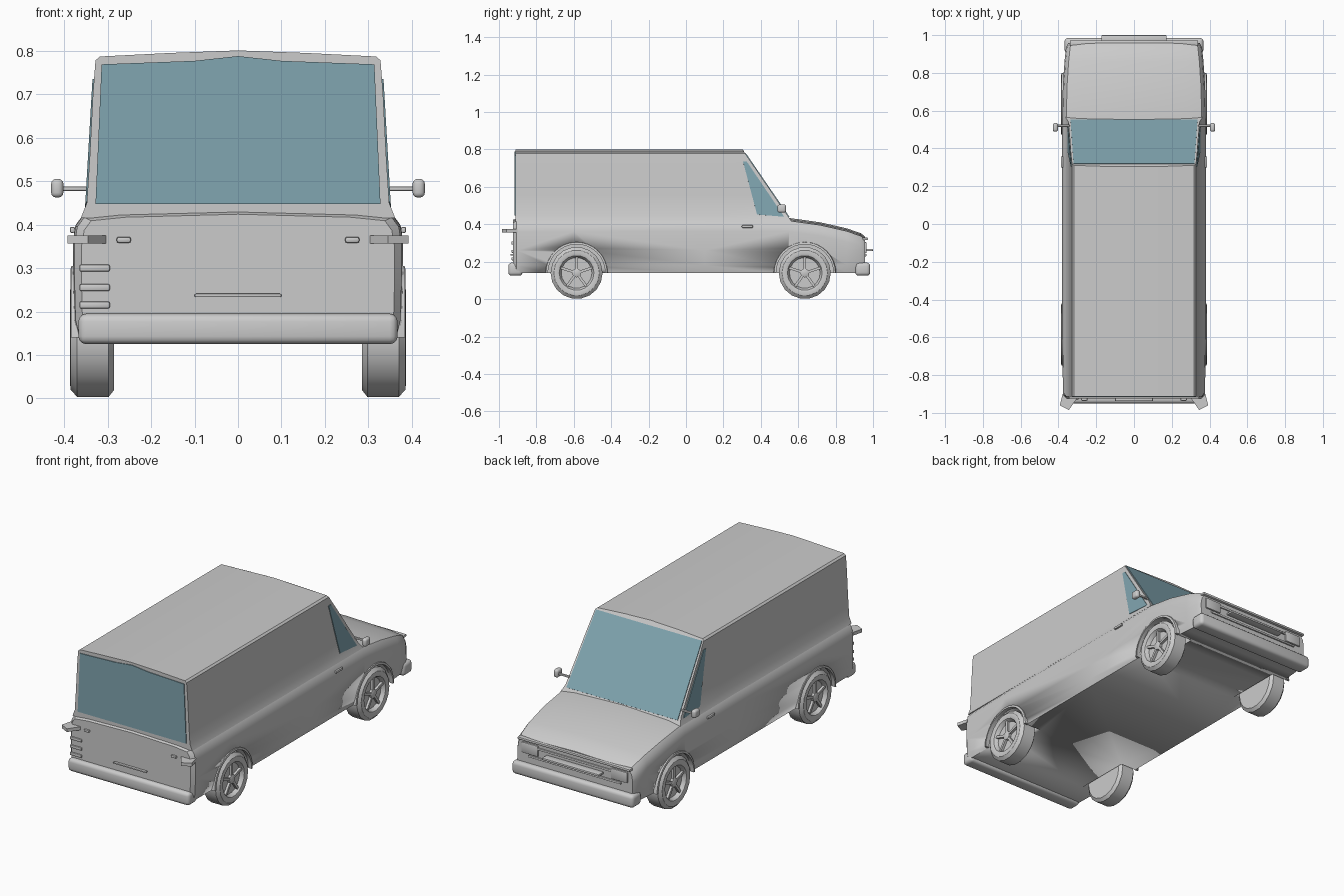
import bpy, bmesh, math
from mathutils import Matrix, Vector

if "Cube" in bpy.data.objects:
    bpy.data.objects.remove(bpy.data.objects["Cube"])

glass = bpy.data.materials.new("glass")
glass.diffuse_color = (0.22, 0.38, 0.44, 1)
glass.use_nodes = True
glass.node_tree.nodes["Principled BSDF"].inputs["Base Color"].default_value = glass.diffuse_color


def finish(name, bm, smooth=True, mat=None):
    bmesh.ops.recalc_face_normals(bm, faces=bm.faces)
    me = bpy.data.meshes.new(name)
    bm.to_mesh(me)
    bm.free()
    ob = bpy.data.objects.new(name, me)
    bpy.context.collection.objects.link(ob)
    if mat:
        me.materials.append(mat)
    bpy.context.view_layer.objects.active = ob
    bpy.ops.object.select_all(action='DESELECT')
    ob.select_set(True)
    if smooth:
        bpy.ops.object.shade_smooth_by_angle(angle=math.radians(35))
    return ob


def loft(name, rings, mat=None):
    bm = bmesh.new()
    vs = [[bm.verts.new(p) for p in r] for r in rings]
    n = len(vs[0])
    for a, b in zip(vs, vs[1:]):
        for i in range(n):
            bm.faces.new((a[i], a[(i + 1) % n], b[(i + 1) % n], b[i]))
    bm.faces.new(vs[0])
    bm.faces.new(vs[-1])
    return finish(name, bm, mat=mat)


def section(half, y):
    """Mirror a half profile of (x, z) points; y may be a number or f(z)."""
    f = y if callable(y) else (lambda z: y)
    pts = half + [(-x, z) for x, z in reversed(half) if x > 0]
    return [(x, f(z), z) for x, z in pts]


def box(name, c, size, bevel=0, segs=2, rot=0):
    bm = bmesh.new()
    bmesh.ops.create_cube(bm, size=1)
    bmesh.ops.scale(bm, vec=size, verts=bm.verts)
    if bevel:
        bmesh.ops.bevel(bm, geom=bm.edges[:], offset=bevel, segments=segs, affect='EDGES', profile=0.5)
    bmesh.ops.transform(bm, matrix=Matrix.Translation(c) @ Matrix.Rotation(rot, 4, 'Z'), verts=bm.verts)
    return finish(name, bm)


def lathe_x(name, prof, y, z, side, n):
    bm = bmesh.new()
    rings = []
    for x, r in prof:
        rings.append([bm.verts.new((side * x, y + r * math.cos(2 * math.pi * i / n),
                                    z + r * math.sin(2 * math.pi * i / n))) for i in range(n)])
    for a, b in zip(rings, rings[1:]):
        for i in range(n):
            bm.faces.new((a[i], a[(i + 1) % n], b[(i + 1) % n], b[i]))
    bm.faces.new(rings[0])
    bm.faces.new(rings[-1])
    return finish(name, bm)


def panel(name, pts, normal, mat, t=0.004):
    n = Vector(normal).normalized() * t
    return loft(name, [[Vector(p) - n for p in pts], [Vector(p) + n for p in pts]], mat)


# Lower body with hood: y, half width, edge height
stations = [(-0.925, 0.360, 0.412), (-0.905, 0.376, 0.42), (-0.6, 0.38, 0.422), (0.1, 0.38, 0.424),
            (0.55, 0.38, 0.422), (0.72, 0.377, 0.398), (0.86, 0.368, 0.366), (0.935, 0.36, 0.34),
            (0.958, 0.348, 0.322)]
rings = []
for y, w, zt in stations:
    half = [(w - 0.012, 0.14), (w - 0.002, 0.18), (w, 0.26), (w, zt - 0.06), (w - 0.006, zt - 0.025),
            (w - 0.022, zt - 0.003), (w - 0.10, zt + 0.005), (0, zt + 0.012)]
    rings.append(section(half, y))
body = loft("lower_body", rings)

# Wheel wells cut into the sides
WHEELS = (-0.585, 0.635)
for y in WHEELS:
    for s in (1, -1):
        cutter = lathe_x("well_cutter", [(0.275, 0.156), (0.45, 0.156)], y, 0.14, s, 32)
        cutter.hide_render = True
        bpy.context.view_layer.objects.active = body
        m = body.modifiers.new("well", 'BOOLEAN')
        m.operation, m.object, m.solver = 'DIFFERENCE', cutter, 'EXACT'
        bpy.ops.object.modifier_apply(modifier="well")
        bpy.data.objects.remove(cutter)

# Cabin with sloping windscreen
cab = [(0.362, 0.415), (0.348, 0.45), (0.341, 0.56), (0.334, 0.70), (0.328, 0.778), (0.318, 0.787), (0.16, 0.795), (0, 0.801)]
slope = lambda z: 0.555 - (z - 0.43) * 0.25 / 0.365
roof_lim = lambda z: max(0.305, slope(z))
loft("cabin", [section(cab, -0.912), section(cab, -0.3), section(cab, 0.2), section(cab, roof_lim)])

# Glass panels
panel("rear_window", [(-0.328, -0.912, 0.447), (0.328, -0.912, 0.447), (0.314, -0.912, 0.769),
                      (0.1, -0.912, 0.777), (0, -0.912, 0.788), (-0.1, -0.912, 0.777), (-0.314, -0.912, 0.769)],
      (0, -1, 0), glass)
panel("windscreen", [(-0.336, slope(0.437), 0.437), (0.336, slope(0.437), 0.437),
                     (0.32, slope(0.778), 0.778), (-0.32, slope(0.778), 0.778)], (0, 0.365, 0.25), glass)
for s in (1, -1):
    side = lambda y, z: (s * (0.3475 - (z - 0.45) * 0.058), y, z)
    panel("side_window", [side(0.305, 0.735), side(0.38, 0.452), side(0.525, 0.44), side(0.325, 0.735)],
          (s, 0, 0.06), glass)

# Bumpers, plate shelf, grille lip
box("rear_bumper", (0, -0.912, 0.16), (0.735, 0.076, 0.07), 0.018, 3)
box("front_bumper", (0, 0.945, 0.16), (0.735, 0.08, 0.07), 0.018, 3)
box("front_plate_strip", (0, 0.977, 0.262), (0.345, 0.045, 0.012), 0.004)
box("grille_lip", (0, 0.957, 0.322), (0.68, 0.03, 0.014), 0.005)
for z in (0.235, 0.288):
    box("grille_bar", (0, 0.958, z), (0.56, 0.014, 0.012), 0.003)
box("rear_plate_strip", (0, -0.93, 0.237), (0.2, 0.016, 0.008), 0.003)

for s in (1, -1):
    # Projecting corner lamps at the rear
    lamp = [(0.30, -0.92), (0.345, -0.985), (0.393, -0.96), (0.378, -0.90)]
    loft("rear_corner_lamp", [[(s * x, y, z) for x, y in lamp] for z in (0.357, 0.375)])
    box("rear_marker", (s * 0.263, -0.929, 0.365), (0.033, 0.014, 0.014), 0.005)
    box("headlight", (s * 0.27, 0.958, 0.275), (0.10, 0.016, 0.06), 0.006)
    # Door handle
    box("door_handle", (s * 0.381, 0.328, 0.388), (0.012, 0.06, 0.014), 0.004)
    # Wing mirror on a stalk
    box("mirror_stalk", (s * 0.375, 0.52, 0.483), (0.07, 0.012, 0.01), 0.003)
    box("mirror_head", (s * 0.416, 0.512, 0.484), (0.028, 0.046, 0.043), 0.011, 3)

# Ribs of the tail light
for z in (0.215, 0.255, 0.30):
    box("tail_light_rib", (-0.33, -0.926, z), (0.07, 0.014, 0.016), 0.004)

# Wheels with five-spoke rims and arch flares
tyre = [(0.285, 0.09), (0.285, 0.122), (0.298, 0.139), (0.37, 0.139), (0.385, 0.122), (0.387, 0.105),
        (0.383, 0.093), (0.376, 0.088), (0.362, 0.082), (0.362, 0.04)]
for y in WHEELS:
    for s in (1, -1):
        lathe_x("wheel", tyre, y, 0.14, s, 18)
        lathe_x("wheel_hub", [(0.355, 0.024), (0.376, 0.024), (0.38, 0.014)], y, 0.14, s, 12)
        for k in range(5):
            bm = bmesh.new()
            bmesh.ops.create_cube(bm, size=1)
            rot = Matrix.Rotation(math.radians(90 + 72 * k), 4, 'X')
            mat = Matrix.Translation((s * 0.367, y, 0.14)) @ rot @ Matrix.Translation((0, 0.052, 0))
            bmesh.ops.scale(bm, vec=(0.016, 0.07, 0.014), verts=bm.verts)
            bmesh.ops.transform(bm, matrix=mat, verts=bm.verts)
            finish("wheel_spoke", bm, False)
        arch = []
        for i in range(17):
            a = math.pi * i / 16
            arch.append([(s * x, y + r * math.cos(a), 0.14 + r * math.sin(a))
                         for x, r in ((0.365, 0.153), (0.386, 0.153), (0.384, 0.164), (0.365, 0.168))])
        loft("wheel_arch", arch)
